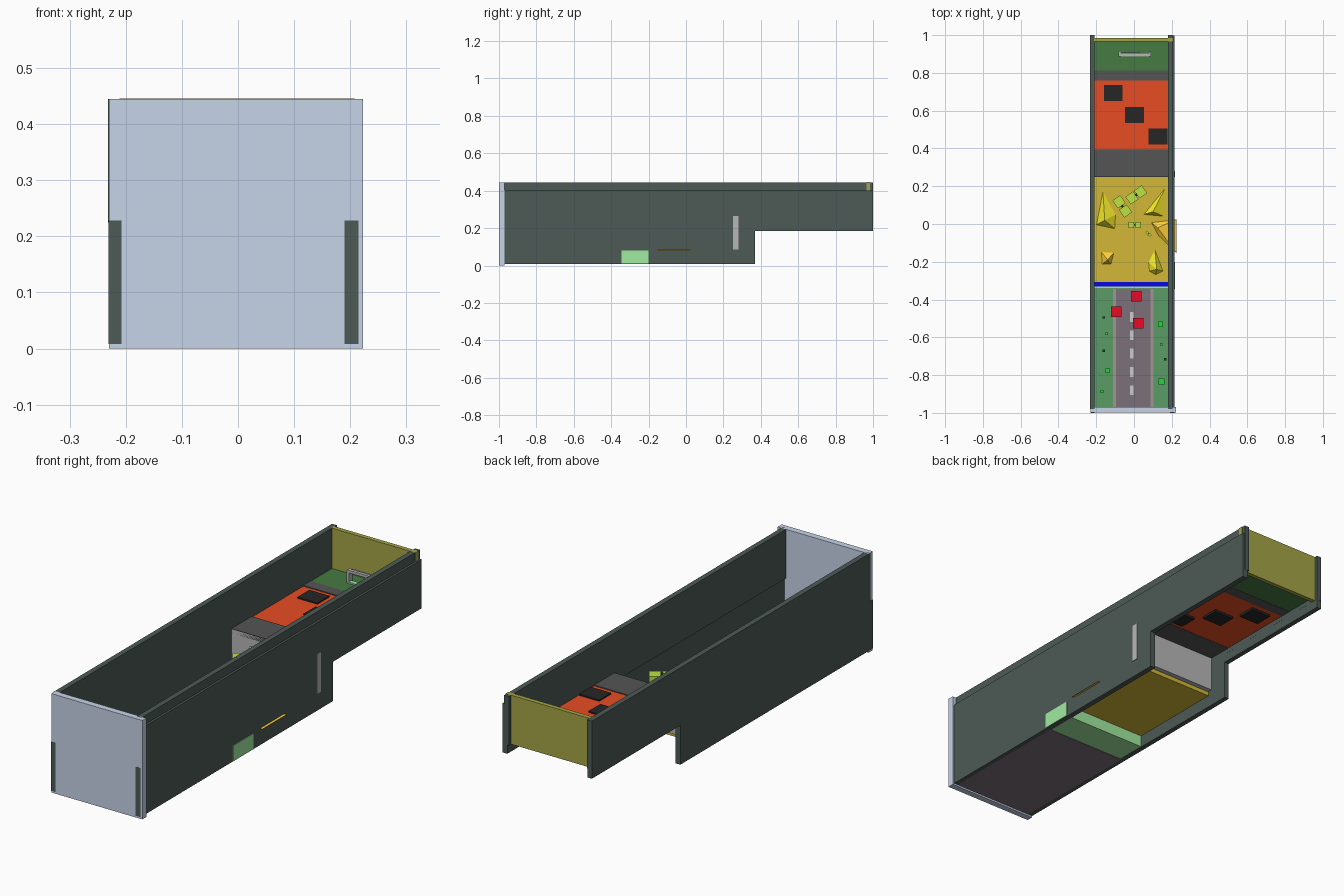
import bpy, bmesh, math
from mathutils import Matrix

if "Cube" in bpy.data.objects:
    bpy.data.objects.remove(bpy.data.objects["Cube"])

mats = {}
COLORS = {  # colours as seen on screen, 0-255
    "wall": (69, 80, 77), "steel": (173, 185, 203), "olive": (144, 144, 65),
    "asphalt": (108, 98, 105), "grass": (80, 135, 90), "paint": (185, 185, 185),
    "curb": (140, 130, 132), "mint": (140, 205, 140), "blue": (15, 15, 200),
    "sand": (184, 160, 50), "stone": (160, 160, 160), "slate": (75, 75, 75),
    "lava": (204, 68, 34), "black": (37, 37, 37), "forest": (62, 107, 60),
    "red": (204, 17, 38), "leaf": (30, 190, 45), "dark_leaf": (20, 75, 30),
    "lime": (163, 200, 60), "yellow": (218, 208, 40), "amber": (228, 180, 50),
}


def linear(c):
    """Screen value to linear diffuse value, allowing for shading."""
    return min(1, c / 255 / 0.88) ** 2.2


def finish(name, bm, color):
    bmesh.ops.recalc_face_normals(bm, faces=bm.faces)
    me = bpy.data.meshes.new(name)
    bm.to_mesh(me)
    bm.free()
    if color not in mats:
        mats[color] = bpy.data.materials.new(color)
        mats[color].diffuse_color = (*map(linear, COLORS[color]), 1)
    me.materials.append(mats[color])
    ob = bpy.data.objects.new(name, me)
    bpy.context.collection.objects.link(ob)
    return ob


def box(name, color, x, y, z):
    """Box from (min, max) ranges."""
    bm = bmesh.new()
    bmesh.ops.create_cube(bm, size=1)
    for v in bm.verts:
        v.co = [(r[0] + r[1]) / 2 + c * (r[1] - r[0]) for c, r in zip(v.co, (x, y, z))]
    return finish(name, bm, color)


def block(name, color, x, y, z, w, d, h, turn=0):
    """Box centred in plan, standing on z, turned about the vertical."""
    ob = box(name, color, (-w / 2, w / 2), (-d / 2, d / 2), (0, h))
    ob.data.transform(Matrix.Translation((x, y, z)) @ Matrix.Rotation(math.radians(turn), 4, 'Z'))
    return ob


def spike(name, color, base, apex, z=0.081):
    """Irregular pyramid."""
    bm = bmesh.new()
    ring = [bm.verts.new((x, y, z)) for x, y in base]
    tip = bm.verts.new(apex)
    bm.faces.new(ring)
    for a, b in zip(ring, ring[1:] + ring[:1]):
        bm.faces.new((a, b, tip))
    return finish(name, bm, color)


# side walls: lower panel, rear panel and top rail on each side
for side, low, top in (("left", (-0.231, -0.208), (-0.232, -0.2078)),
                       ("right", (0.190, 0.215), (0.181, 0.205))):
    box(side + "_wall_lower", "wall", low, (-1.0, 0.37), (0.008, 0.228))
    box(side + "_wall_upper", "wall", low, (-0.98, 0.999), (0.185, 0.405))
    box(side + "_wall_rail", "wall", top, (-0.98, 1.0), (0.225, 0.445))

# end walls
box("front_wall", "steel", (-0.23, 0.223), (-0.999, -0.97), (0, 0.445))
box("back_wall", "olive", (-0.211, 0.208), (0.965, 0.985), (0.225, 0.4455))

# road level
inner = (-0.212, 0.195)
box("road_base", "asphalt", inner, (-0.975, -0.34), (0.008, 0.018))
box("left_grass", "grass", (-0.212, -0.109), (-0.975, -0.34), (0.018, 0.022))
box("right_grass", "grass", (0.101, 0.195), (-0.975, -0.34), (0.018, 0.022))
for side, x in (("left", -0.103), ("right", 0.095)):
    box(side + "_curb", "curb", (x - 0.007, x + 0.007), (-0.97, -0.34), (0.018, 0.025))
for i in range(5):
    block("lane_dash", "paint", -0.012, -0.88 + 0.097 * i, 0.018, 0.02, 0.052, 0.003)

# cars and bushes along the road
for x, y in ((0.012, -0.382), (-0.095, -0.465), (0.022, -0.525)):
    block("red_car", "red", x, y, 0.018, 0.055, 0.055, 0.05)
for x, y, s, c in ((0.14, -0.53, 0.028, "leaf"), (0.145, -0.636, 0.014, "leaf"),
                   (0.165, -0.717, 0.013, "dark_leaf"), (0.145, -0.834, 0.032, "leaf"),
                   (-0.16, -0.495, 0.013, "dark_leaf"), (-0.145, -0.58, 0.013, "leaf"),
                   (-0.16, -0.672, 0.013, "dark_leaf"), (-0.14, -0.778, 0.024, "leaf"),
                   (-0.17, -0.886, 0.015, "leaf")):
    block("bush", c, x, y, 0.02, s, s, s)

# step block, water strip and sand level
box("step_block", "mint", (-0.213, 0.218), (-0.345, -0.2), (0.01, 0.08))
box("water_strip", "blue", inner, (-0.331, -0.308), (0.07, 0.086))
box("sand_floor", "sand", inner, (-0.31, 0.26), (0.064, 0.083))

# rock spikes
spike("rock_left", "yellow", [(-0.2, -0.005), (-0.1, -0.027), (-0.095, 0.05), (-0.165, 0.18)],
      (-0.155, 0.02, 0.125))
spike("rock_right", "yellow", [(0.05, 0.05), (0.16, 0.04), (0.168, 0.195)], (0.1, 0.065, 0.12))
spike("rock_middle", "amber", [(0.09, 0.01), (0.225, 0.025), (0.225, -0.155), (0.13, -0.065)],
      (0.125, -0.02, 0.105))
spike("rock_front_right", "yellow", [(0.08, -0.25), (0.115, -0.27), (0.155, -0.25), (0.11, -0.13),
                                     (0.075, -0.2)], (0.12, -0.24, 0.12))
spike("rock_front_left", "amber", [(-0.175, -0.145), (-0.17, -0.215), (-0.12, -0.213),
                                   (-0.105, -0.15)], (-0.14, -0.19, 0.11))

# flying pairs of lime wings around a small dark body
for x, y, z, s, gap, turn in ((-0.062, 0.093, 0.205, 0.05, 0.03, -55), (0.012, 0.154, 0.245, 0.05, 0.028, 35),
                              (0.004, -0.005, 0.16, 0.03, 0.018, 0), (0.077, -0.052, 0.12, 0.014, 0.009, -40)):
    a = math.radians(turn)
    for k in (-1, 1):
        block("flyer_wing", "lime", x + k * gap * math.cos(a), y + k * gap * math.sin(a), z,
              s, s, s * 0.5, turn)
    block("flyer_body", "black", x, y, z, s * 0.25, s * 0.25, s * 0.55, turn)

# riser and raised level
box("riser", "stone", (-0.212, 0.218), (0.25, 0.28), (0.085, 0.264))
box("front_ledge", "slate", inner, (0.25, 0.395), (0.245, 0.266))
box("lava_floor", "lava", inner, (0.39, 0.762), (0.246, 0.262))
box("rear_ledge", "slate", inner, (0.76, 0.812), (0.245, 0.266))
box("rear_floor", "forest", inner, (0.81, 0.968), (0.246, 0.264))
for x, y in ((-0.11, 0.693), (0.003, 0.576), (0.128, 0.463)):
    block("stepping_stone", "black", x, y, 0.236, 0.1, 0.085, 0.032)

# finish gate
for x in (-0.075, 0.085):
    block("gate_post", "stone", x, 0.9, 0.26, 0.012, 0.025, 0.06)
block("gate_top_bar", "stone", 0.005, 0.895, 0.31, 0.17, 0.014, 0.012)
block("gate_back_bar", "curb", -0.025, 0.912, 0.305, 0.11, 0.01, 0.012)
block("gate_base", "mint", 0.005, 0.895, 0.262, 0.15, 0.02, 0.008)

for m in bpy.data.materials:
    if m.users and not m.is_grease_pencil:
        m.use_nodes = True
        m.node_tree.nodes["Principled BSDF"].inputs["Base Color"].default_value = m.diffuse_color
